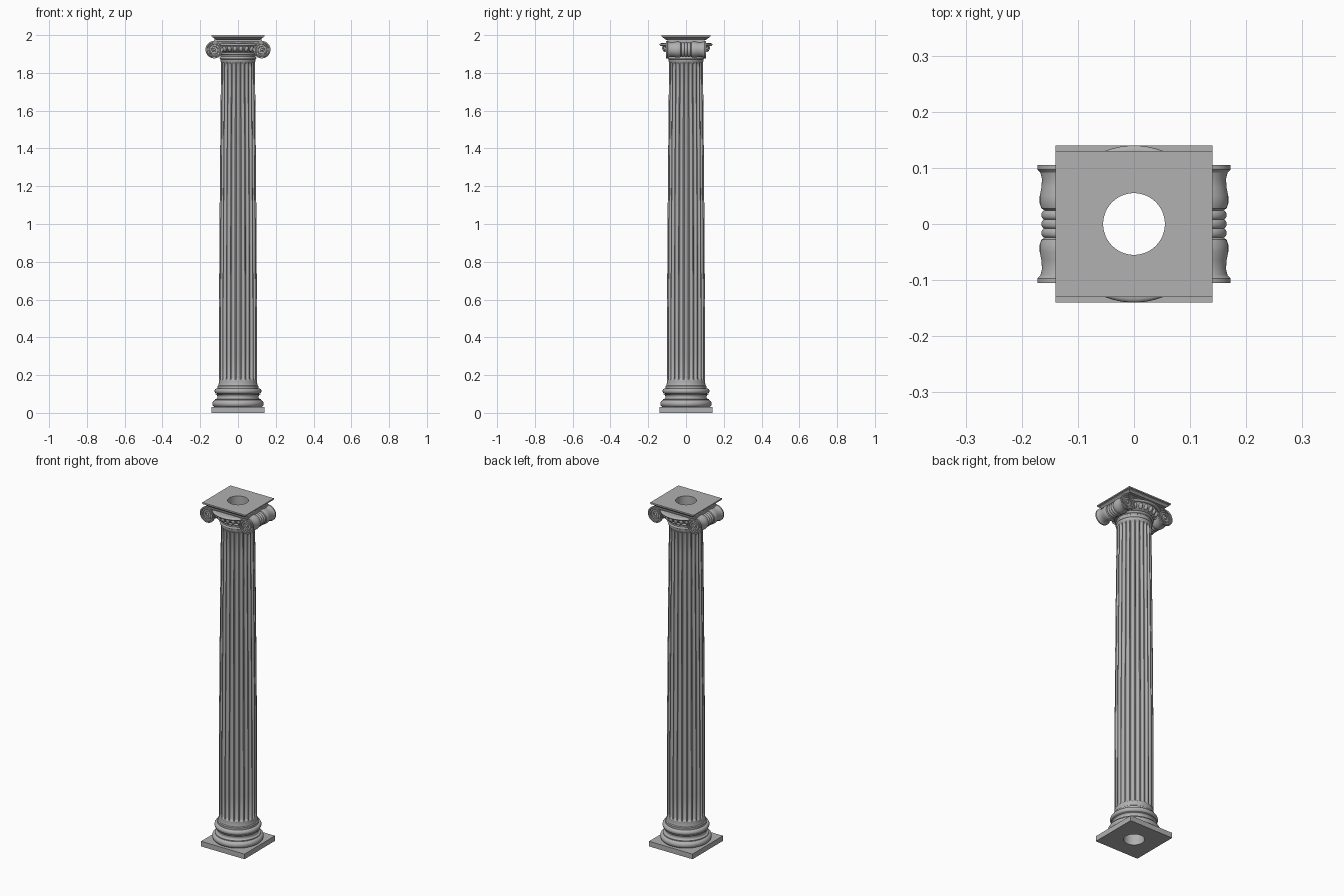
import bpy, bmesh
from math import sin, cos, pi, sqrt, tau
from mathutils import Matrix, Vector

if "Cube" in bpy.data.objects:
    bpy.data.objects.remove(bpy.data.objects["Cube"])

stone = bpy.data.materials.new("grey stone")
stone.use_nodes = True
GREY = (0.44, 0.44, 0.44, 1)
stone.diffuse_color = GREY
stone.node_tree.nodes["Principled BSDF"].inputs["Base Color"].default_value = GREY

BORE = 0.055
EYE_X, EYE_Z = 0.126, 1.923


def finish(obj):
    obj.data.materials.clear()
    obj.data.materials.append(stone)
    bpy.ops.object.select_all(action='DESELECT')
    obj.select_set(True)
    bpy.context.view_layer.objects.active = obj
    bpy.ops.object.shade_smooth_by_angle()
    return obj


def from_bmesh(name, bm):
    bmesh.ops.recalc_face_normals(bm, faces=bm.faces[:])
    mesh = bpy.data.meshes.new(name)
    bm.to_mesh(mesh)
    bm.free()
    obj = bpy.data.objects.new(name, mesh)
    bpy.context.collection.objects.link(obj)
    return finish(obj)


def loft(name, rings, n=64, closed=True, matrix=Matrix()):
    """Skin a stack of (z, outline) rings; closed joins the last to the first."""
    bm = bmesh.new()
    loops = []
    for z, outline in rings:
        loops.append([bm.verts.new((*outline(i * tau / n), z)) for i in range(n)])
    for k in range(len(loops) if closed else len(loops) - 1):
        a, b = loops[k], loops[(k + 1) % len(loops)]
        for i in range(n):
            j = (i + 1) % n
            bm.faces.new((a[i], a[j], b[j], b[i]))
    bmesh.ops.remove_doubles(bm, verts=bm.verts[:], dist=1e-6)
    bm.transform(matrix)
    return from_bmesh(name, bm)


# Outlines
def circle(r):
    return lambda t: (r * cos(t), r * sin(t))


def rectangle(x, y):
    def outline(t):
        m = max(abs(cos(t)), abs(sin(t)))
        return x * cos(t) / m, y * sin(t) / m
    return outline


def fluted(r, depth):
    def outline(t):
        u = (t * 24 / tau + 0.5) % 1 - 0.5
        q = r - depth * sqrt(max(0, 1 - (u / 0.39) ** 2))
        return q * cos(t), q * sin(t)
    return outline


def with_bore(rings):
    return [(rings[0][0], circle(BORE))] + rings + [(rings[-1][0], circle(BORE))]


def round_rings(profile):
    return [(z, circle(r)) for r, z in profile]


def bulge(r, z0, z1, out, steps=8):
    """Half-round moulding, hollow when out is negative."""
    return [(r + out * sin(pi * i / steps), (z0 + z1) / 2 - (z1 - z0) / 2 * cos(pi * i / steps))
            for i in range(steps + 1)]


# Square plinth
loft("plinth", with_bore([(0, rectangle(0.14, 0.14)), (0.03, rectangle(0.14, 0.14))]))

# Moulded round base
base = (bulge(0.118, 0.03, 0.068, 0.018) + [(0.122, 0.068), (0.122, 0.073)]
        + bulge(0.117, 0.073, 0.097, -0.008) + [(0.118, 0.097), (0.118, 0.101)]
        + bulge(0.111, 0.101, 0.13, 0.013) + [(0.109, 0.13), (0.109, 0.142)]
        + [(0.104, 0.146), (0.101, 0.158), (0.101, 0.172)])
loft("base_mouldings", with_bore(round_rings(base)))

# Fluted shaft with a gentle taper
BOTTOM, TOP = 0.172, 1.858


def shaft_radius(z):
    return 0.101 - 0.011 * max(0, (z - 0.45) / (TOP - 0.45)) ** 1.4


levels = [BOTTOM, BOTTOM + 0.004]
ends = [0.006, 0.009, 0.014]
levels = [BOTTOM] + [BOTTOM + e for e in ends]
levels += [BOTTOM + (TOP - BOTTOM) * i / 12 for i in range(1, 12)]
levels += [TOP - e for e in reversed(ends)] + [TOP]
shaft = []
for z in levels:
    edge = min(z - BOTTOM, TOP - z)
    fade = sqrt(min(1, max(0, (edge - 0.004) / 0.01)))
    shaft.append((z, fluted(shaft_radius(z), 0.0095 * fade)))
loft("fluted_shaft", with_bore(shaft), n=240)

# Neck with a rounded ring
neck = ([(0.09, TOP), (0.093, 1.866), (0.093, 1.872)] + bulge(0.092, 1.872, 1.886, 0.005)
        + [(0.092, 1.886), (0.092, 1.9)])
loft("neck_ring", with_bore(round_rings(neck)))

# Flaring round cushion under the scrolls
cushion = ([(0.093, 1.895)] + bulge(0.095, 1.897, 1.909, 0.006)
           + [(0.103, 1.912), (0.113, 1.92), (0.12, 1.932), (0.126, 1.943)]
           + bulge(0.131, 1.943, 1.957, 0.009) + [(0.12, 1.958)])
loft("cushion", with_bore(round_rings(cushion)), n=96)

# Ring of eggs round the cushion
bm = bmesh.new()
for i in range(24):
    turn = Matrix.Rotation((i + 0.5) * tau / 24, 4, 'Z')
    place = Matrix.Translation((0.115, 0, 1.928)) @ Matrix.Rotation(0.35, 4, 'Y')
    size = Matrix.Diagonal((0.012, 0.0115, 0.017, 1))
    bmesh.ops.create_uvsphere(bm, u_segments=12, v_segments=8, radius=1,
                              matrix=turn @ place @ size)
from_bmesh("egg_moulding", bm)

# Band joining the scrolls
loft("scroll_band", with_bore([(1.94, rectangle(0.126, 0.099)), (1.976, rectangle(0.126, 0.099))]))

# Side bolsters: flared drums with three rings at the middle
half = [(0.0, 0.099), (0.041, 0.099), (0.042, 0.105), (0.046, 0.105), (0.046, 0.097),
        (0.041, 0.092), (0.038, 0.08), (0.039, 0.065), (0.042, 0.05), (0.042, 0.037),
        (0.039, 0.028), (0.033, 0.024)]
rings = []
for k in range(3):
    rings += bulge(0.034, 0.024 - k * 0.016, 0.008 - k * 0.016, 0.005)
bolster = half + rings + [(r, -y) for r, y in reversed(half)]
for side, label in ((1, "left"), (-1, "right")):
    matrix = Matrix.Translation((side * EYE_X, 0, EYE_Z)) @ Matrix.Rotation(pi / 2, 4, 'X')
    loft(label + "_bolster", round_rings(bolster), n=48, closed=False, matrix=matrix)


# Raised spirals and eyes on the scroll faces
def spiral(name, side, front):
    y = front * 0.101
    path = [(Vector((0, y, EYE_Z + 0.042)), 1)]
    steps = 90
    for i in range(steps + 1):
        f = i / steps
        r = 0.042 * (1 - f) ** 0.9 + 0.008 * f
        a = pi / 2 - f * 2.6 * tau
        path.append((Vector((side * (EYE_X + r * cos(a)), y, EYE_Z + r * sin(a))), 1 - 0.5 * f))
    curve = bpy.data.curves.new(name, 'CURVE')
    curve.dimensions = '3D'
    curve.bevel_depth = 0.0042
    curve.bevel_resolution = 2
    line = curve.splines.new('POLY')
    line.points.add(len(path) - 1)
    for point, (co, radius) in zip(line.points, path):
        point.co = (*co, 1)
        point.radius = radius
    obj = bpy.data.objects.new(name, curve)
    bpy.context.collection.objects.link(obj)
    bpy.ops.object.select_all(action='DESELECT')
    obj.select_set(True)
    bpy.context.view_layer.objects.active = obj
    bpy.ops.object.convert(target='MESH')
    finish(bpy.context.view_layer.objects.active)

    eye = bmesh.new()
    bmesh.ops.create_uvsphere(eye, u_segments=12, v_segments=8, radius=0.007,
                              matrix=Matrix.Translation((side * EYE_X, y, EYE_Z)))
    from_bmesh(name + "_eye", eye)


for side, s_label in ((1, "left"), (-1, "right")):
    for front, f_label in ((-1, "front"), (1, "back")):
        spiral(f"{f_label}_{s_label}_scroll", side, front)

# Stepped top slab
slab = [(0.022, 1.974), (0.022, 1.978), (0.017, 1.979), (0.014, 1.983), (0.008, 1.987),
        (0.004, 1.989), (0.004, 1.992), (0.0, 1.993), (0.0, 2.0)]
loft("top_slab", with_bore([(z, rectangle(0.14 - i, 0.13 - i)) for i, z in slab]))
